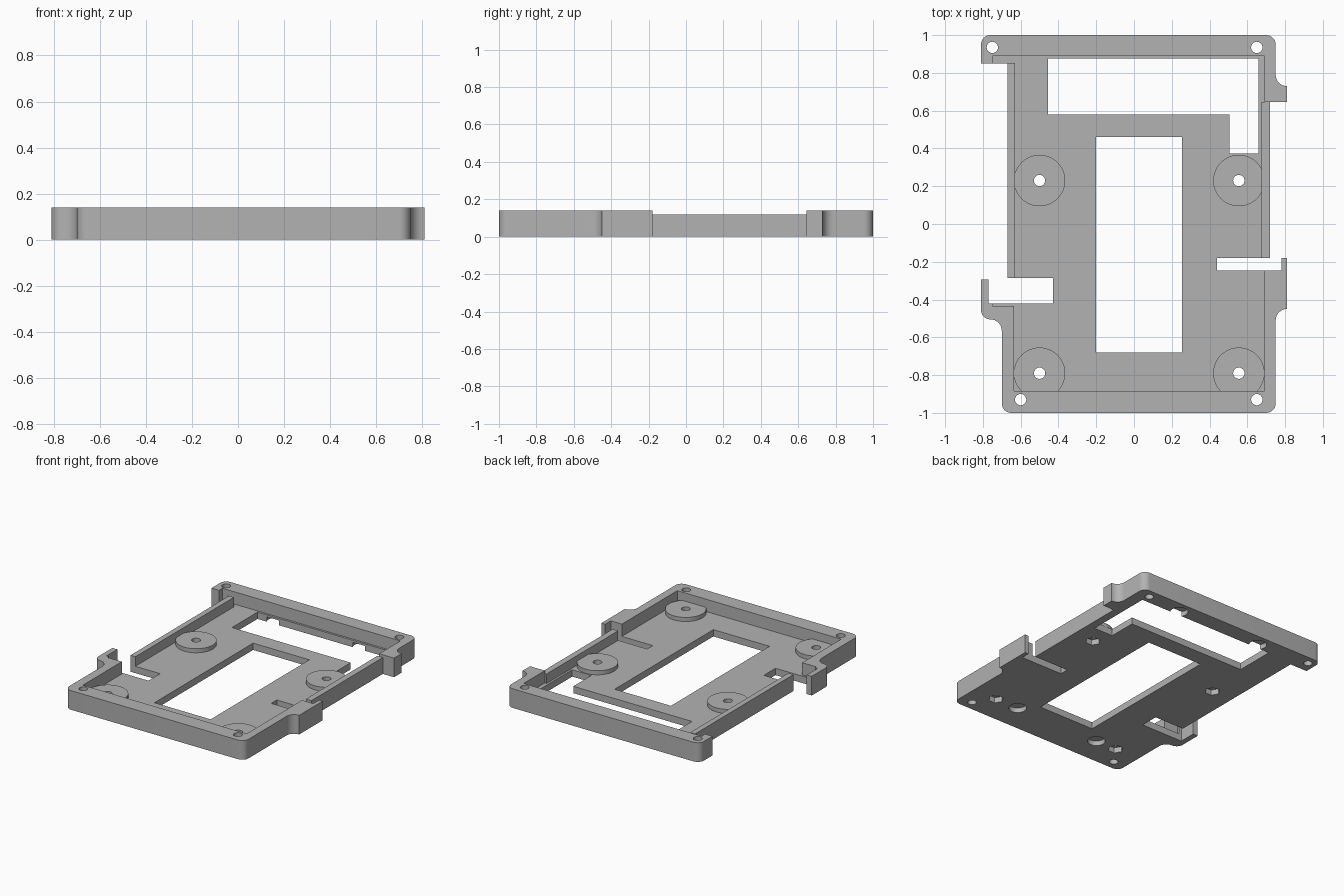
import bpy
import bmesh
from math import cos, sin, pi, radians

RIM, WALL, FLOOR, BOSS = 0.14, 0.12, 0.05, 0.08

cube = bpy.data.objects.get("Cube")
if cube:
    bpy.data.objects.remove(cube, do_unlink=True)

grey = bpy.data.materials.new("grey plastic")
grey.use_nodes = True
COLOUR = (0.45, 0.45, 0.45, 1)
grey.diffuse_color = COLOUR
grey.node_tree.nodes["Principled BSDF"].inputs["Base Color"].default_value = COLOUR


def arc(cx, cy, r, start, end, steps=8):
    angles = [radians(start + (end - start) * i / steps) for i in range(steps + 1)]
    return [(cx + r * cos(a), cy + r * sin(a)) for a in angles]


def circle(cx, cy, r, sides=40):
    return [(cx + r * cos(2 * pi * i / sides), cy + r * sin(2 * pi * i / sides))
            for i in range(sides)]


def rect(x0, y0, x1, y1):
    return [(x0, y0), (x1, y0), (x1, y1), (x0, y1)]


def prism(name, points, z0, z1):
    """Extrude a flat outline between two heights."""
    bm = bmesh.new()
    face = bm.faces.new([bm.verts.new((x, y, z0)) for x, y in points])
    top = bmesh.ops.extrude_face_region(bm, geom=[face])["geom"]
    bmesh.ops.translate(bm, vec=(0, 0, z1 - z0),
                        verts=[v for v in top if isinstance(v, bmesh.types.BMVert)])
    bmesh.ops.recalc_face_normals(bm, faces=bm.faces)
    mesh = bpy.data.meshes.new(name)
    bm.to_mesh(mesh)
    bm.free()
    mesh.materials.append(grey)
    obj = bpy.data.objects.new(name, mesh)
    bpy.context.collection.objects.link(obj)
    return obj


def combine(target, points, z0, z1, operation="DIFFERENCE"):
    """Cut a prism from the target, or join one to it."""
    tool = prism("tool", points, z0, z1)
    tool.hide_render = True
    mod = target.modifiers.new("shape", "BOOLEAN")
    mod.operation, mod.solver, mod.object = operation, "EXACT", tool
    bpy.context.view_layer.objects.active = target
    bpy.ops.object.modifier_apply(modifier=mod.name)
    bpy.data.objects.remove(tool, do_unlink=True)


# Outer outline with rounded corners, side tabs and side slots
outline = (
    arc(-0.65, -0.95, 0.05, 180, 270) + arc(0.70, -0.95, 0.05, 270, 360)
    + arc(0.81, -0.51, 0.06, 180, 90)
    + [(0.81, -0.18), (0.78, -0.18), (0.78, -0.245), (0.44, -0.245),
       (0.44, -0.18), (0.72, -0.18), (0.72, 0.645), (0.81, 0.645)]
    + arc(0.81, 0.79, 0.06, 270, 180)
    + arc(0.70, 0.95, 0.05, 0, 90) + arc(-0.76, 0.95, 0.05, 90, 180)
    + [(-0.81, 0.85), (-0.67, 0.85), (-0.67, -0.285), (-0.43, -0.285),
       (-0.43, -0.42), (-0.77, -0.42), (-0.77, -0.295), (-0.81, -0.295)]
    + arc(-0.76, -0.455, 0.05, 180, 270) + arc(-0.76, -0.565, 0.06, 90, 0)
)
tray = prism("mounting_tray", outline, 0, RIM)

# Recessed interior above the floor
pocket = [
    (-0.635, -0.885), (0.69, -0.885), (0.69, -0.22), (0.675, -0.22),
    (0.675, 0.645), (0.69, 0.645), (0.69, 0.89), (-0.75, 0.89),
    (-0.75, 0.83), (-0.68, 0.83), (-0.68, 0.852), (-0.63, 0.852),
    (-0.63, -0.35), (-0.75, -0.35), (-0.75, -0.435), (-0.635, -0.435),
]
combine(tray, pocket, FLOOR, RIM + 0.1)

# Thin side walls sit lower than the rim
combine(tray, rect(0.66, -0.2, 0.76, 0.645), WALL, RIM + 0.1)
combine(tray, rect(-0.72, -0.3, -0.6, 0.852), WALL, RIM + 0.1)

# Round bosses with a through hole and a hexagonal nut recess below
bosses = [(x, y) for x in (-0.5, 0.555) for y in (-0.79, 0.23)]
for x, y in bosses:
    combine(tray, circle(x, y, 0.136, 48), FLOOR - 0.02, BOSS, "UNION")
for x, y in bosses:
    combine(tray, circle(x, y, 0.03, 24), -0.1, RIM + 0.1)
    combine(tray, circle(x, y, 0.052, 6), -0.1, 0.04)

# Floor windows
combine(tray, rect(-0.2, -0.68, 0.255, 0.46), -0.1, FLOOR + 0.01)
combine(tray, [(-0.455, 0.58), (0.505, 0.58), (0.505, 0.372), (0.66, 0.372),
               (0.66, 0.875), (-0.455, 0.875)], -0.1, FLOOR + 0.01)

# Corner screw holes
for x, y in ((-0.75, 0.935), (0.65, 0.935), (-0.6, -0.93), (0.65, -0.93)):
    combine(tray, circle(x, y, 0.03, 24), -0.1, RIM + 0.1)

# Shallow round recesses in the underside
for x in (-0.33, 0.365):
    for y in (-0.79, 0.91):
        combine(tray, circle(x, y, 0.06, 32), -0.1, 0.035)

# Smooth the curves, keep the edges sharp
bpy.ops.object.select_all(action="DESELECT")
tray.select_set(True)
bpy.context.view_layer.objects.active = tray
bpy.ops.object.shade_smooth_by_angle(angle=radians(30))
